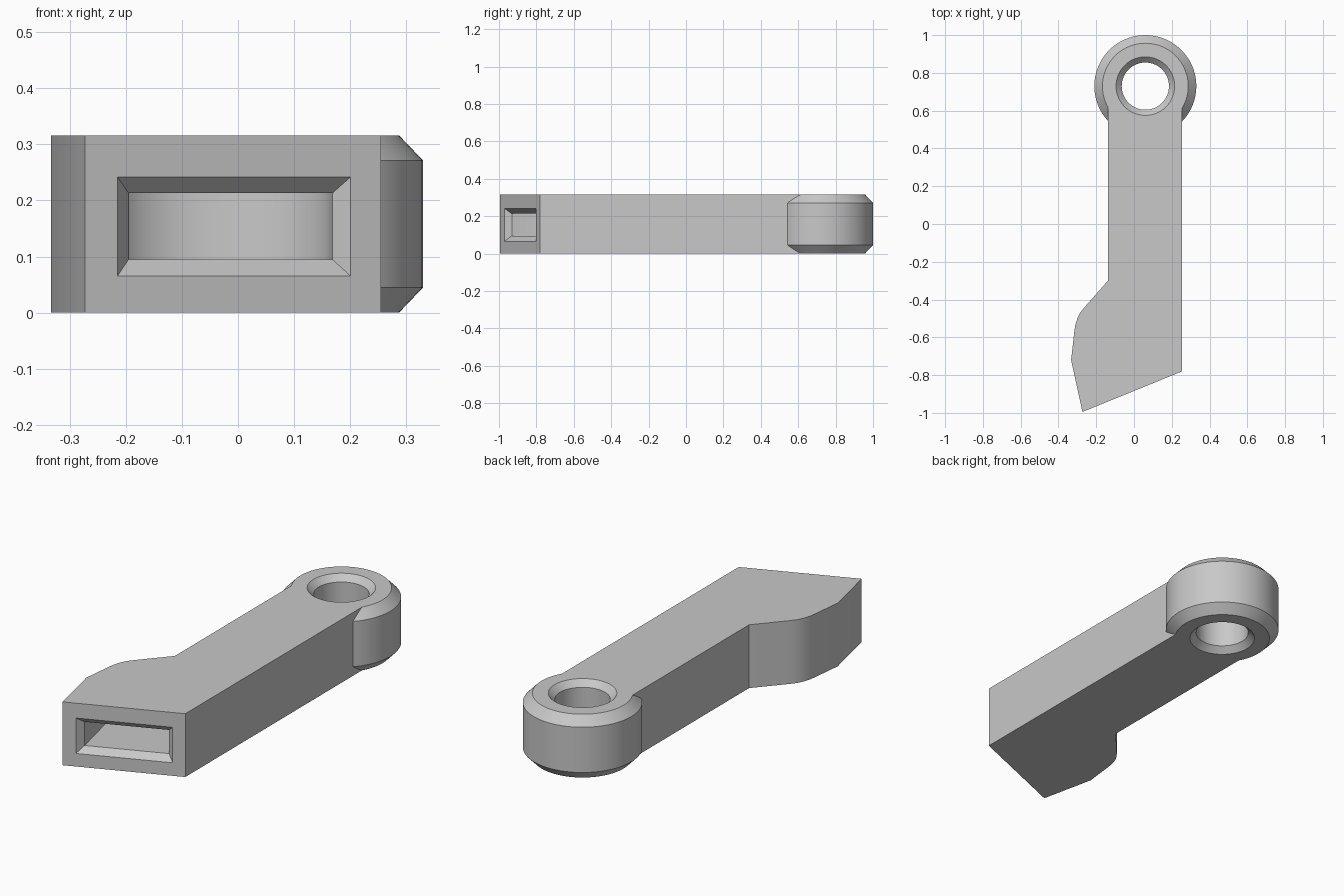
import bpy, bmesh
from math import sin, cos, pi, radians
from mathutils import Vector

if "Cube" in bpy.data.objects:
    bpy.data.objects.remove(bpy.data.objects["Cube"])

H = 0.316
EYE = Vector((0.06, 0.73, 0))

grey = bpy.data.materials.new("grey")
grey.use_nodes = True
grey.diffuse_color = (0.58, 0.58, 0.58, 1)
grey.node_tree.nodes["Principled BSDF"].inputs["Base Color"].default_value = grey.diffuse_color


def loft(name, rings):
    """Solid through a stack of equal-length rings, capped at both ends."""
    bm = bmesh.new()
    loops = [[bm.verts.new(p) for p in ring] for ring in rings]
    n = len(loops[0])
    for a, b in zip(loops, loops[1:]):
        for i in range(n):
            j = (i + 1) % n
            bm.faces.new((a[i], a[j], b[j], b[i]))
    bm.faces.new(loops[0][::-1])
    bm.faces.new(loops[-1])
    bmesh.ops.recalc_face_normals(bm, faces=bm.faces)
    mesh = bpy.data.meshes.new(name)
    bm.to_mesh(mesh)
    bm.free()
    mesh.materials.append(grey)
    obj = bpy.data.objects.new(name, mesh)
    bpy.context.collection.objects.link(obj)
    return obj


def extrude(name, outline, z0, z1):
    return loft(name, [[(x, y, z) for x, y in outline] for z in (z0, z1)])


def lathe(name, profile, n=96):
    return loft(name, [[EYE + Vector((r * cos(2 * pi * i / n), r * sin(2 * pi * i / n), z))
                        for i in range(n)] for r, z in profile])


def combine(target, tool, operation):
    mod = target.modifiers.new(tool.name, "BOOLEAN")
    mod.operation = operation
    mod.solver = "EXACT"
    mod.object = tool
    bpy.context.view_layer.objects.active = target
    bpy.ops.object.modifier_apply(modifier=mod.name)
    bpy.data.objects.remove(tool)


# Bent arm with a slanted front end and rounded elbow
arm = extrude("lever_arm", [
    (0.255, 0.73), (-0.138, 0.73), (-0.138, -0.30), (-0.264, -0.443),
    (-0.285, -0.47), (-0.30, -0.50), (-0.311, -0.535), (-0.316, -0.57),
    (-0.333, -0.72), (-0.273, -0.995), (0.255, -0.78)], 0, H)

# Chamfered pivot eye merged onto the arm
eye = lathe("pivot_eye", [(0.227, 0), (0.27, 0.045), (0.27, H - 0.045), (0.227, H)])
combine(arm, eye, "UNION")

# Countersunk through hole
hole = lathe("hole_cutter", [(0.165, -0.01), (0.125, 0.03), (0.125, H - 0.03), (0.165, H + 0.01)])
combine(arm, hole, "DIFFERENCE")

# Deep socket with a rounded back wall
socket = extrude("socket_cutter", [
    (0.168, -0.79), (0.168, -0.62), (0.155, -0.57), (0.125, -0.53), (0.07, -0.50),
    (0.01, -0.484), (-0.05, -0.48), (-0.11, -0.488), (-0.17, -0.515),
    (-0.215, -0.56), (-0.24, -0.62), (-0.25, -0.69), (-0.193, -0.937)], 0.095, 0.213)
combine(arm, socket, "DIFFERENCE")


# Bevelled mouth of the socket, continued slightly past the slanted face
def mouth_ring(t):
    corners = []
    for x, z in ((0, 0), (1, 0), (1, 1), (0, 1)):
        px = (-0.215, 0.201)[x] + (0.020, -0.033)[x] * t
        pz = (0.065, 0.242)[z] + (0.030, -0.029)[z] * t
        corners.append((px, -0.995 + 0.407 * (px + 0.273) + 0.032 * t, pz))
    return corners


mouth = loft("mouth_cutter", [mouth_ring(-0.3), mouth_ring(1)])
combine(arm, mouth, "DIFFERENCE")

# Smooth the curved walls, keep the edges crisp
bpy.ops.object.select_all(action="DESELECT")
arm.select_set(True)
bpy.context.view_layer.objects.active = arm
bpy.ops.object.shade_smooth_by_angle(angle=radians(25))
